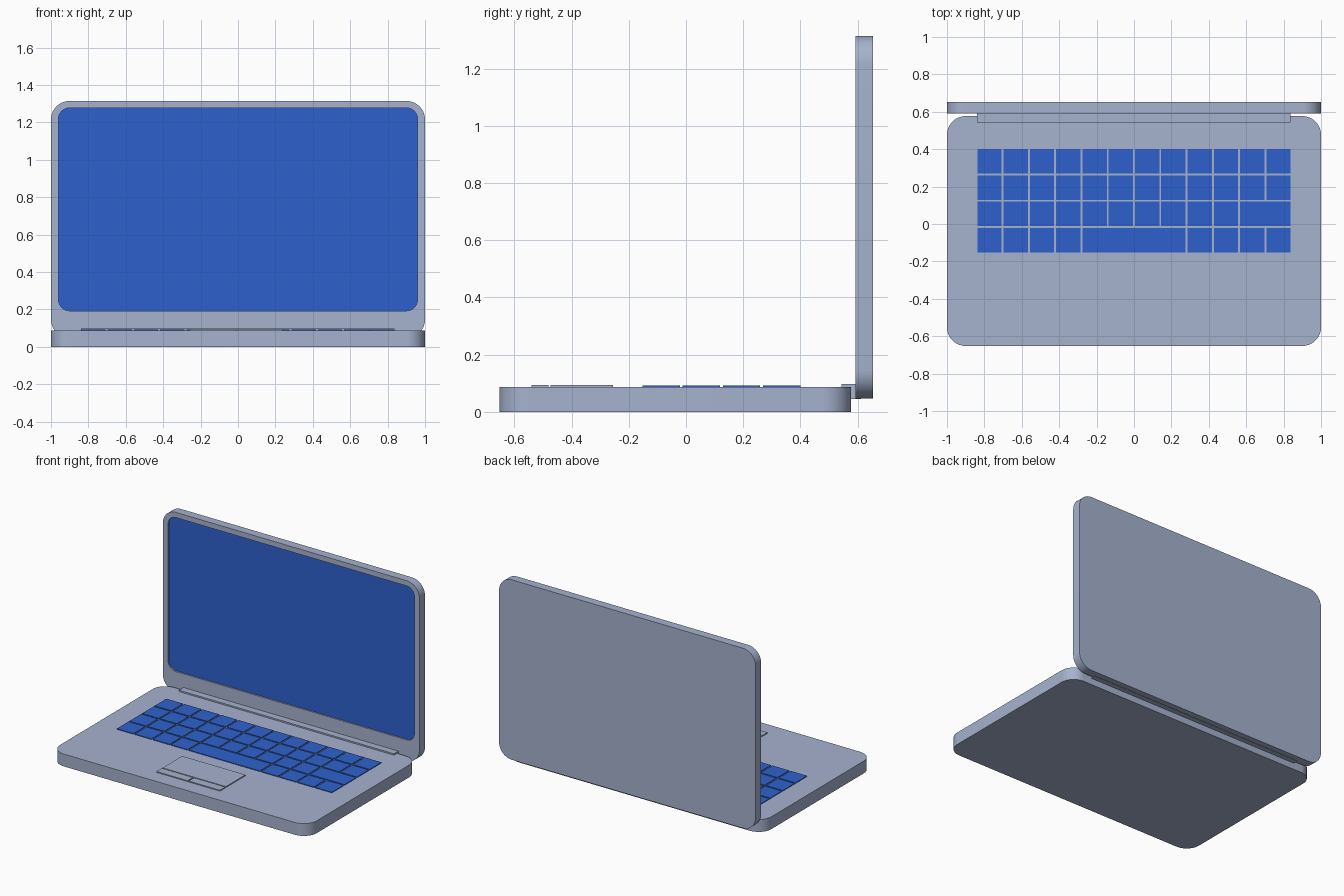
import bpy, bmesh, math

if "Cube" in bpy.data.objects:
    bpy.data.objects.remove(bpy.data.objects["Cube"])


def material(name, rgb):
    m = bpy.data.materials.new(name)
    m.diffuse_color = (*rgb, 1)
    m.use_nodes = True
    m.node_tree.nodes["Principled BSDF"].inputs["Base Color"].default_value = m.diffuse_color
    return m


SHELL = material("blue grey shell", (0.38, 0.445, 0.615))
BLUE = material("bright blue", (0.027, 0.12, 0.61))


def finish(name, bm, mats):
    bmesh.ops.recalc_face_normals(bm, faces=bm.faces)
    me = bpy.data.meshes.new(name)
    bm.to_mesh(me)
    bm.free()
    for m in mats:
        me.materials.append(m)
    ob = bpy.data.objects.new(name, me)
    bpy.context.collection.objects.link(ob)
    bpy.context.view_layer.objects.active = ob
    ob.select_set(True)
    bpy.ops.object.shade_smooth_by_angle(angle=math.radians(30))
    ob.select_set(False)
    return ob


def rounded_rect(x, v0, v1, r, n=10):
    """Outline of a rectangle centred on x = 0 with rounded corners."""
    corners = [(x - r, v1 - r), (r - x, v1 - r), (r - x, v0 + r), (x - r, v0 + r)]
    return [(cx + r * math.cos(a), cv + r * math.sin(a))
            for k, (cx, cv) in enumerate(corners)
            for a in [(k + i / n) * math.pi / 2 for i in range(n + 1)]]


def skin(name, loops, mats, last_index=0):
    """Join equal-length loops in order and cap both ends."""
    bm = bmesh.new()
    rings = [[bm.verts.new(p) for p in loop] for loop in loops]
    for a, b in zip(rings, rings[1:]):
        for i in range(len(a)):
            j = (i + 1) % len(a)
            bm.faces.new((a[i], a[j], b[j], b[i]))
    bm.faces.new(rings[0])
    bm.faces.new(rings[-1]).material_index = last_index
    return finish(name, bm, mats)


def add_box(bm, x0, x1, y0, y1, z0, z1):
    vs = bmesh.ops.create_cube(bm, size=1)["verts"]
    for v in vs:
        v.co = ((x0 + x1) / 2 + v.co.x * (x1 - x0),
                (y0 + y1) / 2 + v.co.y * (y1 - y0),
                (z0 + z1) / 2 + v.co.z * (z1 - z0))


def boxes(name, dims, mat):
    bm = bmesh.new()
    for d in dims:
        add_box(bm, *d)
    return finish(name, bm, [mat])


# Keyboard base
TOP = 0.087
plan = rounded_rect(1, -0.652, 0.577, 0.1)
skin("base", [[(x, y, z) for x, y in plan] for z in (0, TOP)], [SHELL])

# Lid with a shallow recess holding the blue screen
outer = rounded_rect(1, 0.047, 1.315, 0.1)
inner = rounded_rect(0.96, 0.193, 1.278, 0.06)
skin("lid", [[(x, y, z) for x, z in prof] for prof, y in
             ((outer, 0.653), (outer, 0.592), (inner, 0.592), (inner, 0.602))],
     [SHELL, BLUE], 1)

# Hinge bar
boxes("hinge", [(-0.84, 0.836, 0.543, 0.612, 0.045, 0.097)], SHELL)

# Keys: widths in columns, row by row from the back
rows = [[1] * 12, [1] * 12, [1] * 10 + [2], [1] * 4 + [4] + [1] * 4]
keys = []
P, GAP = 0.1405, 0.005
for r, widths in enumerate(rows):
    y1 = 0.405 - r * P
    col = 0
    for w in widths:
        x0 = -0.843 + col * P
        keys.append((x0 + GAP, x0 + w * P - GAP, y1 - P + GAP, y1 - GAP, 0.06, 0.092))
        col += w
boxes("keys", keys, BLUE)

# Touchpad and its two buttons
boxes("touchpad", [(-0.257, 0.237, -0.473, -0.255, 0.06, 0.094)], SHELL)
boxes("touchpad_buttons", [(-0.257, -0.014, -0.54, -0.481, 0.06, 0.094),
                           (-0.006, 0.237, -0.54, -0.481, 0.06, 0.094)], SHELL)
